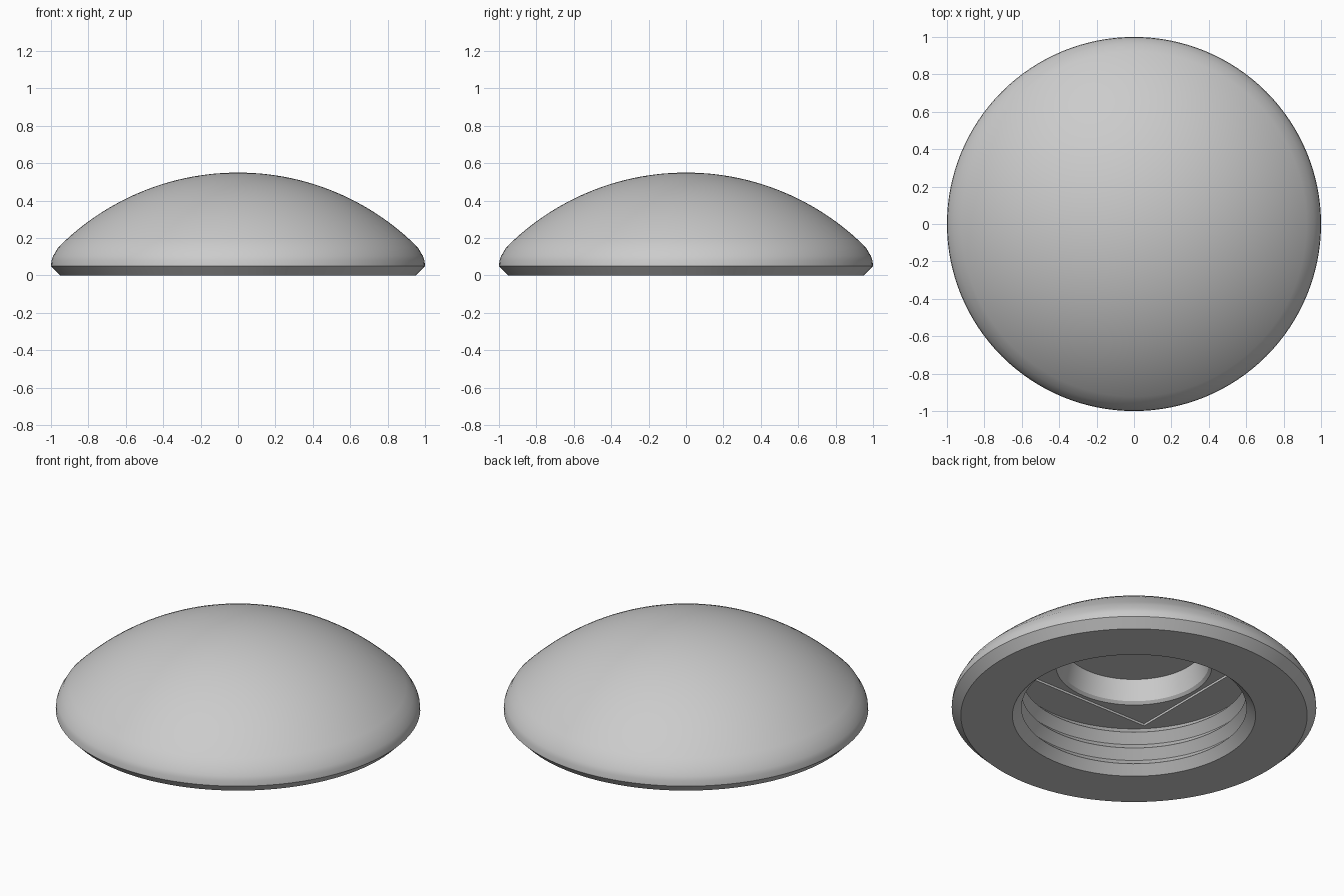
import bpy
import bmesh
import math

cube = bpy.data.objects.get("Cube")
if cube:
    bpy.data.objects.remove(cube, do_unlink=True)

SEGMENTS = 128
DOME_RADIUS = 1.355
TOP = 0.55
PITCH = 0.1
MAJOR, MINOR = 0.667, 0.617

grey = bpy.data.materials.new("plain grey")
grey.use_nodes = True
colour = (0.6, 0.6, 0.6, 1)
grey.diffuse_color = colour
grey.node_tree.nodes["Principled BSDF"].inputs["Base Color"].default_value = colour


def lathe(name, profile):
    """Revolve (radius, height) points; radius 0 ends become poles."""
    bm = bmesh.new()
    rings = []
    for r, z in profile:
        if r == 0:
            rings.append([bm.verts.new((0, 0, z))] * SEGMENTS)
        else:
            angles = [math.tau * i / SEGMENTS for i in range(SEGMENTS)]
            rings.append([bm.verts.new((r * math.cos(a), r * math.sin(a), z)) for a in angles])
    for low, high in zip(rings, rings[1:]):
        for i in range(SEGMENTS):
            j = (i + 1) % SEGMENTS
            corners = list(dict.fromkeys((low[i], low[j], high[j], high[i])))
            bm.faces.new(corners)
    bmesh.ops.recalc_face_normals(bm, faces=bm.faces)
    mesh = bpy.data.meshes.new(name)
    bm.to_mesh(mesh)
    bm.free()
    obj = bpy.data.objects.new(name, mesh)
    bpy.context.collection.objects.link(obj)
    mesh.materials.append(grey)
    return obj


# Outer shell: spherical dome, rounded rim, bevelled foot
profile = []
for i in range(25):
    r = 0.963 * i / 24
    profile.append((r, TOP - DOME_RADIUS + math.sqrt(DOME_RADIUS ** 2 - r * r)))
profile += [(0.978, 0.121), (0.989, 0.104), (0.997, 0.08), (1, 0.05), (0.95, 0)]

# Threaded socket: three 45 degree ridges
profile.append((MAJOR, 0))
for i in range(3):
    profile.append((MINOR, (i + 0.5) * PITCH))
    profile.append((MAJOR, (i + 1) * PITCH))

# Socket ceiling with a tapered round recess
profile += [(0.442, 0.3), (0.412, 0.328), (0.385, 0.45), (0, 0.45)]
cap = lathe("domed_cap", profile)

# Shallow square recess in the socket ceiling
bpy.ops.mesh.primitive_cube_add(size=1, location=(0, 0, 0.304))
cutter = bpy.context.object
cutter.name = "square_recess_cutter"
cutter.scale = (0.9, 0.9, 0.018)
cutter.hide_render = True
cutter.data.materials.append(grey)

bpy.ops.object.select_all(action="DESELECT")
cap.select_set(True)
bpy.context.view_layer.objects.active = cap
cut = cap.modifiers.new("square_recess", "BOOLEAN")
cut.operation = "DIFFERENCE"
cut.solver = "EXACT"
cut.object = cutter
bpy.ops.object.modifier_apply(modifier=cut.name)
bpy.data.objects.remove(cutter, do_unlink=True)
bpy.ops.object.shade_smooth_by_angle(angle=math.radians(30))
